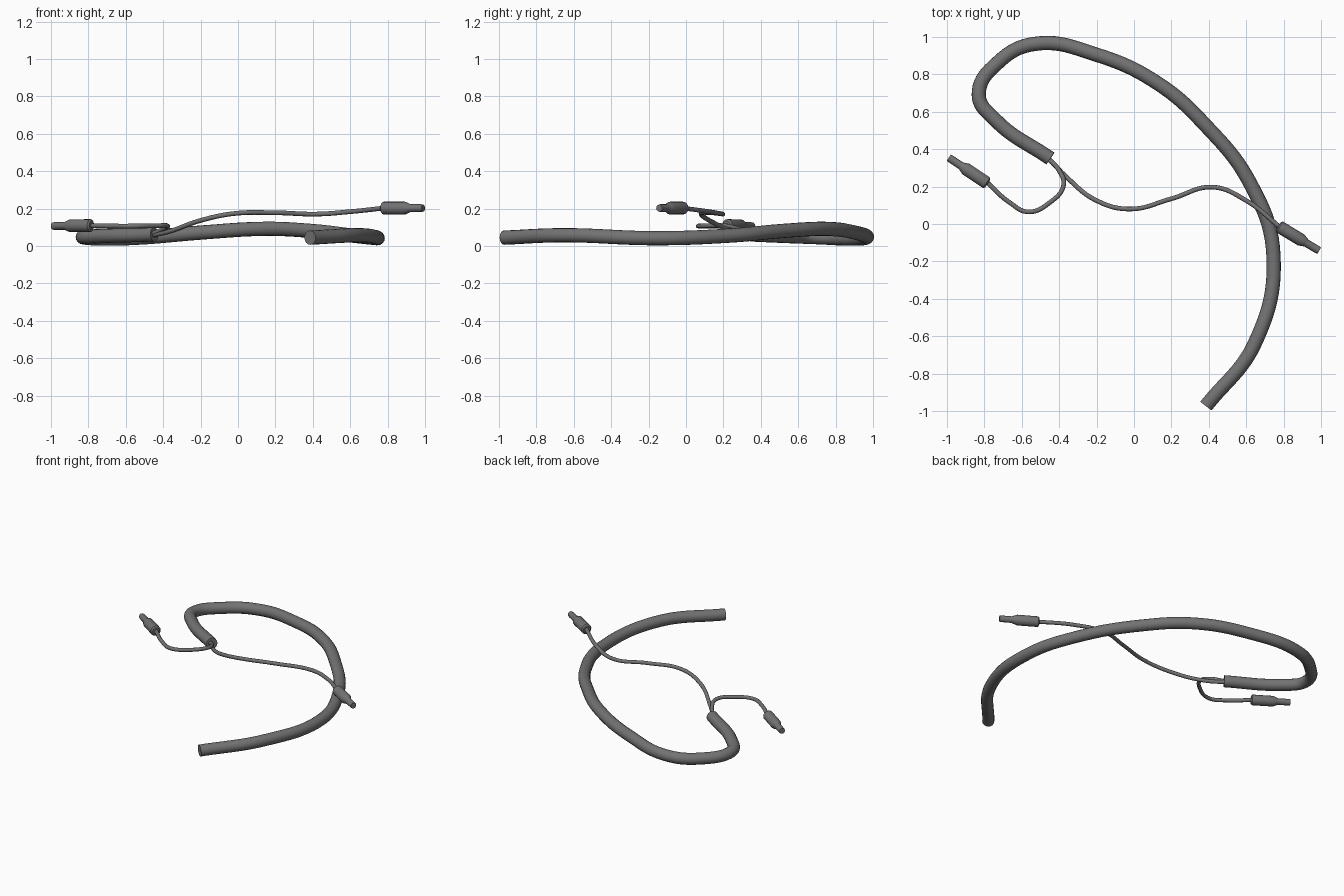
import bpy, bmesh, math
from mathutils import Vector

if "Cube" in bpy.data.objects:
    bpy.data.objects.remove(bpy.data.objects["Cube"])

grey = bpy.data.materials.new("rubber_grey")
grey.diffuse_color = (0.17, 0.17, 0.17, 1)
grey.use_nodes = True
grey.node_tree.nodes["Principled BSDF"].inputs["Base Color"].default_value = grey.diffuse_color


def finish(ob):
    bpy.ops.object.select_all(action='DESELECT')
    ob.select_set(True)
    bpy.context.view_layer.objects.active = ob


def tube(name, pts, radius, bevel_res):
    """Capped round cable swept along a smooth path."""
    cu = bpy.data.curves.new(name, 'CURVE')
    cu.dimensions = '3D'
    cu.bevel_depth = radius
    cu.bevel_resolution = bevel_res
    cu.use_fill_caps = True
    cu.resolution_u = 10
    sp = cu.splines.new('BEZIER')
    sp.bezier_points.add(len(pts) - 1)
    for bp, p in zip(sp.bezier_points, pts):
        bp.co = p
        bp.handle_left_type = bp.handle_right_type = 'AUTO'
    cu.materials.append(grey)
    ob = bpy.data.objects.new(name, cu)
    bpy.context.collection.objects.link(ob)
    finish(ob)
    bpy.ops.object.convert(target='MESH')
    bpy.ops.object.shade_smooth_by_angle(angle=math.radians(40))


def connector(name, start, end, sides=16):
    """Plug turned from a profile of (distance along, radius)."""
    start, end = Vector(start), Vector(end)
    axis = end - start
    length = axis.length
    profile = [(0, 0.024), (0.03, 0.034), (0.56, 0.034), (0.66, 0.024),
               (0.69, 0.021), (0.95, 0.021), (1.0, 0.019)]
    bm = bmesh.new()
    rings = []
    for t, r in profile:
        rings.append([bm.verts.new((r * math.cos(a), r * math.sin(a), t * length))
                      for a in (2 * math.pi * i / sides for i in range(sides))])
    for lo, hi in zip(rings, rings[1:]):
        for i in range(sides):
            j = (i + 1) % sides
            bm.faces.new((lo[i], lo[j], hi[j], hi[i]))
    bm.faces.new(rings[0][::-1])
    bm.faces.new(rings[-1])
    me = bpy.data.meshes.new(name)
    bm.to_mesh(me)
    bm.free()
    me.materials.append(grey)
    ob = bpy.data.objects.new(name, me)
    ob.location = start
    ob.rotation_euler = axis.to_track_quat('Z', 'Y').to_euler()
    bpy.context.collection.objects.link(ob)
    finish(ob)
    bpy.ops.object.shade_smooth_by_angle(angle=math.radians(30))


# Thick outer sheath
tube("main_cable", [
    (0.385, -0.973, 0.045), (0.645, -0.64, 0.058), (0.745, -0.16, 0.042),
    (0.62, 0.22, 0.055), (0.38, 0.53, 0.082), (0.13, 0.75, 0.092),
    (-0.2, 0.905, 0.072), (-0.53, 0.963, 0.045), (-0.72, 0.87, 0.04),
    (-0.83, 0.69, 0.048), (-0.74, 0.555, 0.053), (-0.447, 0.35, 0.062)], 0.038, 6)

# Two thin leads leaving the sheath
tube("short_lead", [
    (-0.47, 0.36, 0.062), (-0.40, 0.285, 0.09), (-0.377, 0.205, 0.108),
    (-0.45, 0.115, 0.108), (-0.565, 0.065, 0.107), (-0.665, 0.115, 0.107),
    (-0.80, 0.236, 0.108)], 0.0125, 3)
tube("long_lead", [
    (-0.47, 0.365, 0.055), (-0.36, 0.25, 0.08), (-0.2, 0.125, 0.137),
    (-0.02, 0.08, 0.174), (0.2, 0.135, 0.178), (0.42, 0.197, 0.171),
    (0.6, 0.125, 0.184), (0.79, -0.025, 0.204)], 0.0125, 3)

# Plugs on the lead ends
connector("short_lead_plug", (-0.782, 0.216, 0.11), (-0.99, 0.355, 0.107))
connector("long_lead_plug", (0.772, -0.012, 0.203), (0.99, -0.143, 0.203))
